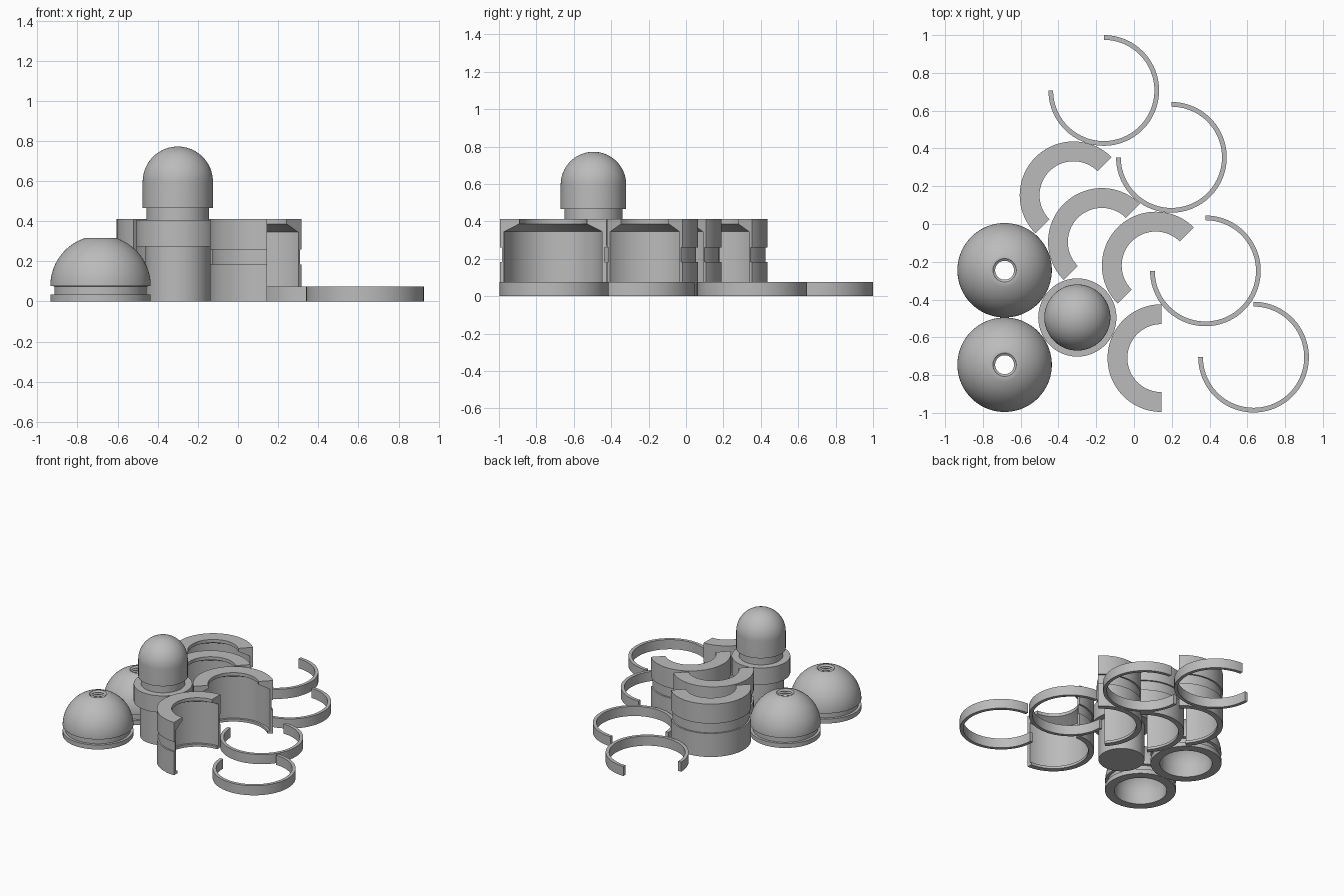
import bpy, bmesh
from math import sin, cos, pi, radians

cube = bpy.data.objects.get("Cube")
if cube:
    bpy.data.objects.remove(cube, do_unlink=True)

grey = bpy.data.materials.new("plain_grey")
grey.use_nodes = True
colour = (0.5, 0.5, 0.5, 1)
grey.diffuse_color = colour
grey.node_tree.nodes["Principled BSDF"].inputs["Base Color"].default_value = colour


def arc(radius, z, start, end, steps=20):
    """Profile points (r, z) along a circle centred on the axis, by elevation."""
    angles = [radians(start + (end - start) * i / steps) for i in range(steps + 1)]
    return [(max(radius * cos(a), 0), z + radius * sin(a)) for a in angles]


def lathe(name, profile, centre, start=0, sweep=360, segments=96):
    """Spin a closed (r, z) profile; partial sweeps get flat end caps."""
    bm = bmesh.new()
    full = sweep == 360
    rings = []
    for i in range(segments if full else segments + 1):
        a = radians(start + sweep * i / segments)
        rings.append([bm.verts.new((r * cos(a), r * sin(a), z)) for r, z in profile])
    n = len(profile)
    for i in range(segments):
        a, b = rings[i], rings[(i + 1) % len(rings)]
        for j in range(n):
            k = (j + 1) % n
            if profile[j][0] > 1e-6 or profile[k][0] > 1e-6:
                bm.faces.new((a[j], b[j], b[k], a[k]))
    if not full:
        bm.faces.new(rings[0])
        bm.faces.new(rings[-1])
    bmesh.ops.remove_doubles(bm, verts=bm.verts, dist=1e-5)
    bmesh.ops.recalc_face_normals(bm, faces=bm.faces)
    mesh = bpy.data.meshes.new(name)
    bm.to_mesh(mesh)
    bm.free()
    mesh.materials.append(grey)
    obj = bpy.data.objects.new(name, mesh)
    obj.location = (*centre, 0)
    bpy.context.collection.objects.link(obj)
    bpy.ops.object.select_all(action='DESELECT')
    obj.select_set(True)
    bpy.context.view_layer.objects.active = obj
    bpy.ops.object.shade_smooth_by_angle(angle=radians(25))
    return obj


# Hollow domes with a grooved foot and a ridged hole in the top
thread = []
for i in range(4):
    z = 0.312 - 0.015 * i
    thread += [(0.06, z), (0.05, z - 0.007)]
dome = [(0.185, 0), (0.25, 0), (0.25, 0.035), (0.23, 0.035), (0.23, 0.075)]
dome += arc(0.25, 0.078, 0, 73) + [(0.062, 0.317)] + thread
dome += arc(0.185, 0.075, 74, 0)
for label, y in (("back", -0.245), ("front", -0.745)):
    lathe(label + "_dome", dome, (-0.685, y))

# Round-headed plunger with collar and neck
plunger = [(0, 0), (0.162, 0), (0.162, 0.275), (0.207, 0.275), (0.207, 0.405),
           (0.155, 0.405), (0.155, 0.465), (0.175, 0.465)]
plunger += arc(0.175, 0.597, 0, 90)
lathe("plunger", plunger, (-0.3, -0.495))

# Half shells: outer band groove, thick top lip with sloped underside, bottom lip
shell = [(0.245, 0), (0.285, 0), (0.285, 0.183), (0.273, 0.183), (0.273, 0.26),
         (0.285, 0.26), (0.285, 0.412), (0.18, 0.412), (0.18, 0.387),
         (0.262, 0.345), (0.262, 0.02), (0.245, 0.02)]
for i, (x, y, turn) in enumerate([(-0.32, 0.152, 45), (-0.17, -0.095, 45),
                                  (0.115, -0.22, 45), (0.145, -0.71, 90)]):
    lathe(f"half_shell_{i + 1}", shell, (x, y), turn, 180, 64)

# Open clamp rings, three quarters of a circle each
ring = [(0.268, 0), (0.293, 0), (0.293, 0.075), (0.268, 0.075)]
for i, c in enumerate([(-0.16, 0.707), (0.198, 0.353), (0.378, -0.248), (0.633, -0.705)]):
    lathe(f"clamp_ring_{i + 1}", ring, c, 180, 270, 72)
